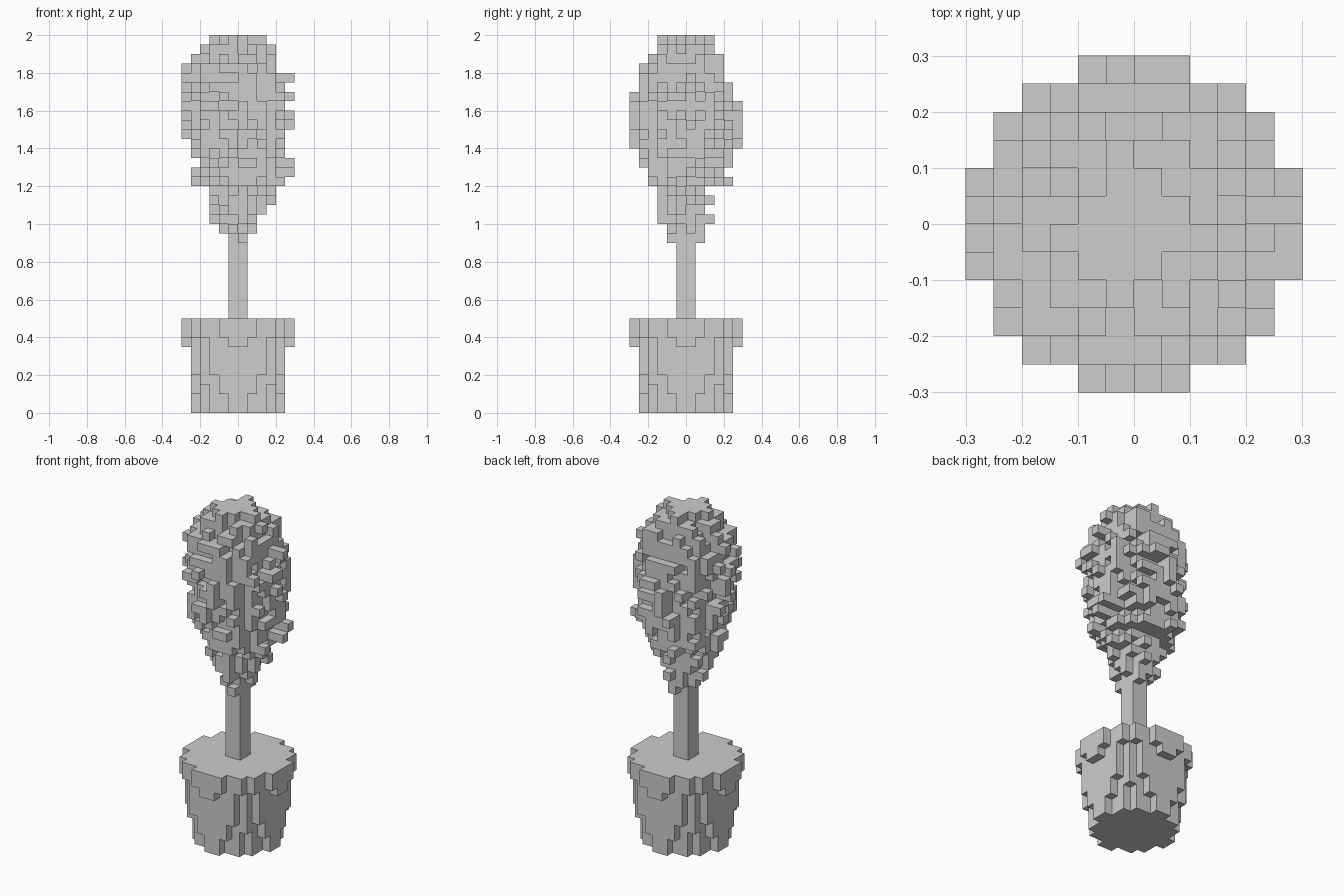
import bpy
import bmesh
import math
import random
from mathutils import Vector

random.seed(11)
CELL = 0.05

cube = bpy.data.objects.get("Cube")
if cube:
    bpy.data.objects.remove(cube, do_unlink=True)

# Single plain material
grey = bpy.data.materials.new("plain grey")
grey.use_nodes = True
colour = (0.61, 0.61, 0.61, 1)
grey.diffuse_color = colour
grey.node_tree.nodes["Principled BSDF"].inputs["Base Color"].default_value = colour

AXES = [Vector(a) * s for a in ((1, 0, 0), (0, 1, 0), (0, 0, 1)) for s in (1, -1)]


def neighbours(cell):
    return [tuple(int(c + d) for c, d in zip(cell, axis)) for axis in AXES]


def radius_of(x, y):
    return math.hypot(x + 0.5, y + 0.5)


def disc(radius, layer):
    span = range(-math.ceil(radius), math.ceil(radius))
    return {(x, y, layer) for x in span for y in span if radius_of(x, y) <= radius}


def build_blocks(name, cells):
    """Skin a set of grid cells with only its exposed square faces."""
    bm = bmesh.new()
    corners = {}

    def corner(point):
        key = tuple(round(c * 2) for c in point)
        if key not in corners:
            corners[key] = bm.verts.new(point * CELL)
        return corners[key]

    for cell in sorted(cells):
        centre = Vector(cell) + Vector((0.5, 0.5, 0.5))
        for normal, other in zip(AXES, neighbours(cell)):
            if other in cells:
                continue
            u = Vector((normal.y, normal.z, normal.x)) / 2
            v = normal.cross(u)
            middle = centre + normal / 2
            bm.faces.new([corner(middle + d) for d in (-u - v, u - v, u + v, v - u)])
    mesh = bpy.data.meshes.new(name)
    bm.to_mesh(mesh)
    bm.free()
    mesh.materials.append(grey)
    obj = bpy.data.objects.new(name, mesh)
    bpy.context.collection.objects.link(obj)
    return obj


# Pot: stacked discs widening evenly up to the rim
pot = set()
for layer in range(10):
    pot |= disc(4.56 + 0.148 * layer, layer)
build_blocks("pot", pot)

# Trunk: square post
build_blocks("trunk", {(x, y, z) for x in (-1, 0) for y in (-1, 0) for z in range(10, 19)})

# Foliage: solid teardrop core with a ragged shell of leaf blocks
PROFILE = [(18, 1.7), (20, 2.8), (23, 3.5), (24, 4.8), (28, 5.7), (33, 5.9),
           (36, 5.3), (38, 4), (39, 2.6)]
FIRST = PROFILE[0][0]
SHELL = 1.7
# Furthest block on each side, layer by layer from the bottom
REACH_LEFT = "1223445665556656564443"
REACH_RIGHT = "1233335545566666666543"
REACH_FRONT = "2233334455666666555433"
REACH_BACK = "2232325455666665544433"


def crown_radius(layer):
    for (a, ra), (b, rb) in zip(PROFILE, PROFILE[1:]):
        if a <= layer <= b:
            return ra + (rb - ra) * (layer - a) / (b - a)


foliage = set()
for i, reach in enumerate(zip(REACH_LEFT, REACH_RIGHT, REACH_FRONT, REACH_BACK)):
    left, right, front, back = map(int, reach)
    layer = FIRST + i
    outer = crown_radius(layer)
    for x, y, z in sorted(disc(outer, layer)):
        inside = -right <= x < left and -front <= y < back
        # Blocks thin out towards the outside of the shell
        if inside and random.random() < (outer - radius_of(x, y)) / SHELL:
            foliage.add((x, y, z))
    # Twigs poking out to the full reach of the layer
    spread = max(1, round(outer / 3))
    tx, ty, tf, tb = (random.randrange(-spread, spread) for _ in range(4))
    foliage |= {(x, tx, layer) for x in range(left)}
    foliage |= {(x, ty, layer) for x in range(-right, 0)}
    foliage |= {(tf, y, layer) for y in range(-front, 0)}
    foliage |= {(tb, y, layer) for y in range(back)}

# Drop loose blocks that touch nothing
foliage = {c for c in foliage if any(n in foliage for n in neighbours(c))}
build_blocks("foliage", foliage)
